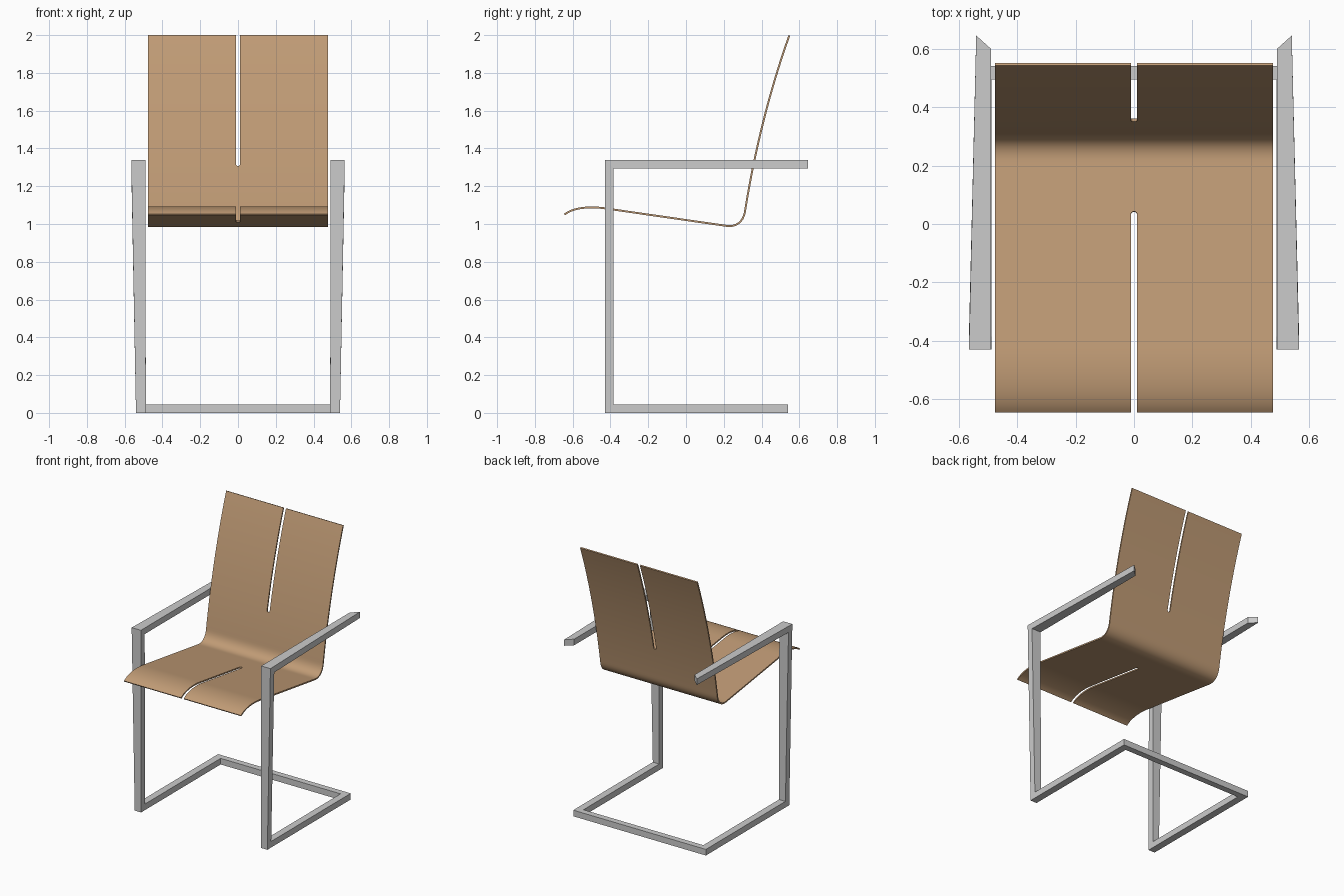
import bpy, bmesh, math
from mathutils import Vector
from mathutils.geometry import interpolate_bezier

if "Cube" in bpy.data.objects:
    bpy.data.objects.remove(bpy.data.objects["Cube"])


def make_object(name, bm, modifiers):
    bmesh.ops.recalc_face_normals(bm, faces=bm.faces)
    mesh = bpy.data.meshes.new(name)
    bm.to_mesh(mesh)
    bm.free()
    ob = bpy.data.objects.new(name, mesh)
    bpy.context.collection.objects.link(ob)
    for kind, props in modifiers:
        mod = ob.modifiers.new(kind.title(), kind)
        for key, value in props.items():
            setattr(mod, key, value)
    bpy.ops.object.select_all(action='DESELECT')
    ob.select_set(True)
    bpy.context.view_layer.objects.active = ob
    bpy.ops.object.convert(target='MESH')
    return bpy.context.object


# Cantilever frame: four-corner sections along half of the loop, mirrored
T = 0.045
sections = [
    [(0, .54, 0), (0, .54, T), (0, .495, T), (0, .495, 0)],
    [(.54, .54, 0), (.54, .54, T), (.488, .495, T), (.488, .495, 0)],
    [(.54, -.43, 0), (.54, -.385, T), (.488, -.385, T), (.488, -.43, 0)],
    [(.565, -.43, 1.34), (.565, -.385, 1.295), (.49, -.385, 1.295), (.49, -.43, 1.34)],
    [(.54, .645, 1.34), (.54, .645, 1.295), (.49, .60, 1.295), (.49, .60, 1.34)],
]
bm = bmesh.new()
rings = [[bm.verts.new(p) for p in s] for s in sections]
for a, b in zip(rings, rings[1:]):
    for i in range(4):
        j = (i + 1) % 4
        bm.faces.new((a[i], a[j], b[j], b[i]))
bm.faces.new(rings[-1])
make_object("cantilever_frame", bm, [('MIRROR', {})])

# Shell side profile (y, z) from Bezier pieces
pieces = [
    ((-.643, 1.05), (-.595, 1.09), (-.50, 1.0933), (-.43, 1.083)),
    ((-.43, 1.083), (-.2, 1.0498), (0, 1.021), (.215, .99)),
    ((.215, .99), (.265, .983), (.304, 1.01), (.313, 1.07)),
    ((.313, 1.07), (.36, 1.37), (.44, 1.70), (.547, 1.998)),
]
path = []
for piece in pieces:
    pts = interpolate_bezier(*[Vector((0, y, z)) for y, z in piece], 200)
    path += pts[1:] if path else pts
dist = [0.0]
for a, b in zip(path, path[1:]):
    dist.append(dist[-1] + (b - a).length)


def point_at(s):
    i = min(range(len(dist)), key=lambda k: abs(dist[k] - s))
    i = min(i - (dist[i] > s and i > 0), len(path) - 2)
    return path[i].lerp(path[i + 1], (s - dist[i]) / (dist[i + 1] - dist[i]))


# Rows along the profile, with extra rows at the rounded slot ends
R = 0.011
seat_end = next(d for p, d in zip(path, dist) if p.y >= 0.04)
back_end = next(d for p, d in zip(path, dist) if p.z >= 1.305)
extra = []
for k in range(6):
    depth = R * (1 - math.cos(k * math.pi / 10))
    extra += [seat_end - depth, back_end + depth]
count = 130
rows = [dist[-1] * i / count for i in range(count + 1)]
rows = sorted([s for s in rows if min(abs(s - e) for e in extra) > .004] + extra)


def slot_edge(s):
    depth = max(seat_end - s, s - back_end)
    if depth <= 1e-9:
        return 0.0
    return R if depth >= R else math.sqrt(R * R - (R - depth) ** 2)


# Moulded seat and backrest, one half mirrored and thickened
bm = bmesh.new()
strip = []
for s in rows:
    p = point_at(s)
    strip.append([bm.verts.new((x, p.y, p.z)) for x in (slot_edge(s), .476)])
for a, b in zip(strip, strip[1:]):
    bm.faces.new((a[0], a[1], b[1], b[0]))
shell = make_object("seat_shell", bm, [
    ('MIRROR', {'merge_threshold': 0.0005}),
    ('SOLIDIFY', {'thickness': 0.01, 'offset': 0}),
])
bpy.ops.object.shade_smooth_by_angle(angle=math.radians(30))
wood = bpy.data.materials.new("wood")
wood.diffuse_color = (.53, .33, .18, 1)
wood.use_nodes = True
wood.node_tree.nodes["Principled BSDF"].inputs["Base Color"].default_value = wood.diffuse_color
shell.data.materials.append(wood)
